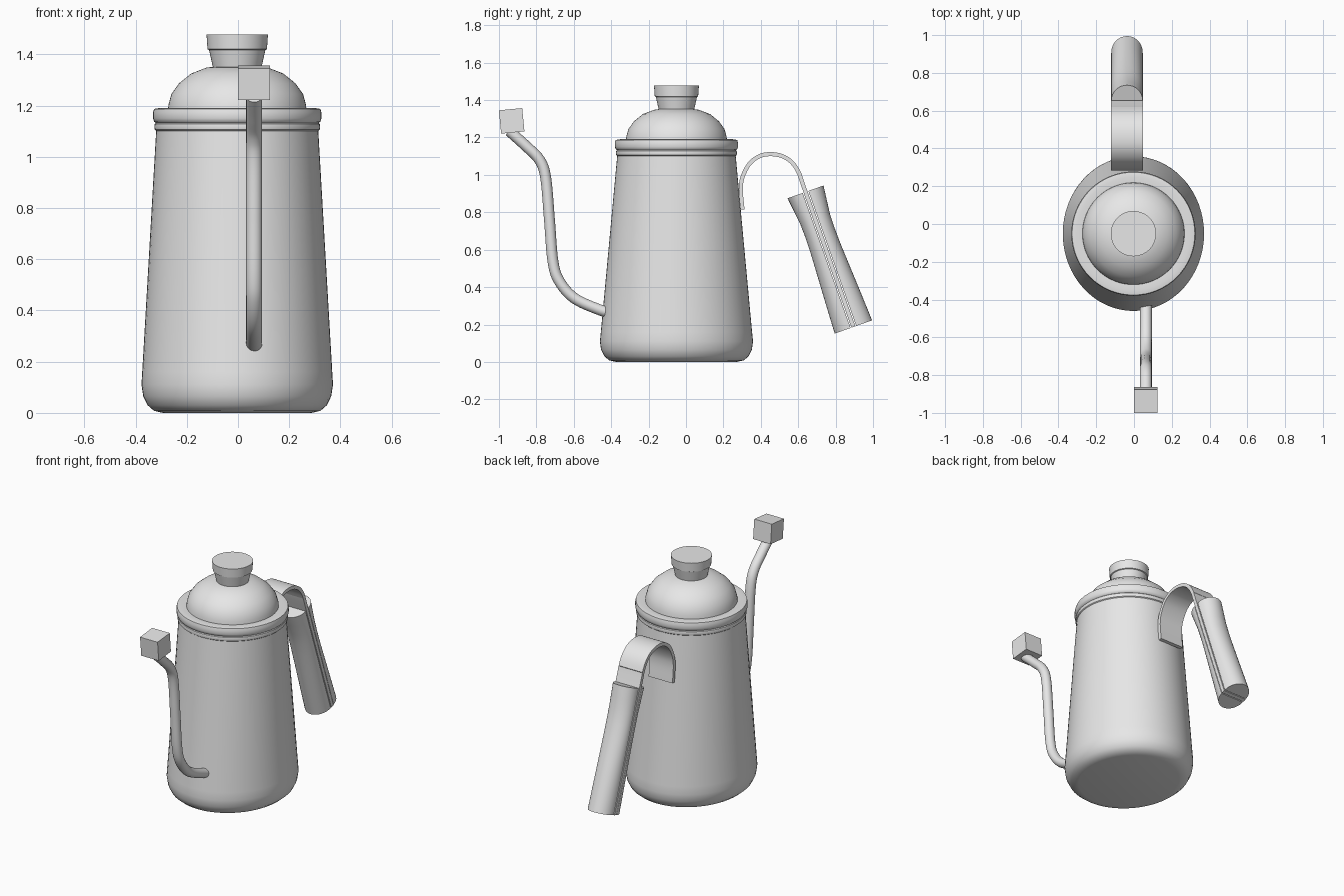
import bpy, bmesh, math
from mathutils import Vector

if "Cube" in bpy.data.objects:
    bpy.data.objects.remove(bpy.data.objects["Cube"], do_unlink=True)

GREY = (0.8, 0.8, 0.8, 1.0)
metal = bpy.data.materials.new("light grey")
metal.use_nodes = True
metal.diffuse_color = GREY
metal.node_tree.nodes["Principled BSDF"].inputs["Base Color"].default_value = GREY

AXIS = Vector((-0.003, -0.051, 0))  # centre line of the pot


def finish(name, bm, angle=35):
    bmesh.ops.recalc_face_normals(bm, faces=bm.faces)
    mesh = bpy.data.meshes.new(name)
    bm.to_mesh(mesh)
    bm.free()
    mesh.materials.append(metal)
    obj = bpy.data.objects.new(name, mesh)
    bpy.context.collection.objects.link(obj)
    bpy.ops.object.select_all(action='DESELECT')
    obj.select_set(True)
    bpy.context.view_layer.objects.active = obj
    bpy.ops.object.shade_smooth_by_angle(angle=math.radians(angle))
    return obj


def loft(bm, rings):
    """Join equal rings of points into a closed tube with end caps."""
    loops = [[bm.verts.new(p) for p in ring] for ring in rings]
    n = len(loops[0])
    for a, b in zip(loops, loops[1:]):
        for i in range(n):
            j = (i + 1) % n
            bm.faces.new((a[i], a[j], b[j], b[i]))
    bm.faces.new(loops[0][::-1])
    bm.faces.new(loops[-1])


def lathe(name, profile, stretch=lambda z: 1.0, segments=64, angle=35):
    bm = bmesh.new()
    turns = [math.tau * i / segments for i in range(segments)]
    loft(bm, [[AXIS + Vector((r * math.cos(t), r * stretch(z) * math.sin(t), z))
               for t in turns] for r, z in profile])
    return finish(name, bm, angle)


def smooth_path(points, x, steps=6):
    """Catmull-Rom path through (y, z) points at a fixed x."""
    p = [Vector((x, y, z)) for y, z in points]
    p = [2 * p[0] - p[1]] + p + [2 * p[-1] - p[-2]]
    path = []
    for a, b, c, d in zip(p, p[1:], p[2:], p[3:]):
        for k in range(steps):
            t = k / steps
            path.append(0.5 * (2 * b + (c - a) * t + (2 * a - 5 * b + 4 * c - d) * t ** 2
                               + (3 * b - a - 3 * c + d) * t ** 3))
    return path + [p[-2]]


def sweep(name, path, section):
    """Sweep an (x, normal) section along a path lying in a y-z plane."""
    bm = bmesh.new()
    rings = []
    for i, p in enumerate(path):
        t = (path[min(i + 1, len(path) - 1)] - path[max(i - 1, 0)]).normalized()
        normal = Vector((0, -t.z, t.y))
        rings.append([p + Vector((u, 0, 0)) + normal * v for u, v in section])
    loft(bm, rings)
    return finish(name, bm)


# Tapered body, deeper than wide towards its foot
lathe("body", [(0.29, 0), (0.325, 0.008), (0.35, 0.03), (0.367, 0.065),
               (0.374, 0.11), (0.371, 0.16), (0.316, 1.11)],
      stretch=lambda z: 1 + 0.105 * (1 - z / 1.11))

# Rim bands
lathe("lower_band", [(0.315, 1.1), (0.322, 1.106), (0.324, 1.117), (0.322, 1.128), (0.315, 1.134)])
lathe("lid_rim", [(0.31, 1.128), (0.324, 1.136), (0.329, 1.15), (0.329, 1.172),
                  (0.325, 1.187), (0.3, 1.191), (0.265, 1.186)], angle=50)

# Domed lid and knob
lathe("lid_dome", [(0.271, 1.18), (0.268, 1.205), (0.257, 1.245), (0.227, 1.287),
                   (0.18, 1.325), (0.12, 1.348), (0.06, 1.356)])
lathe("lid_knob", [(0.094, 1.345), (0.11, 1.417), (0.116, 1.42), (0.12, 1.477)], angle=20)

# Gooseneck spout with a block at its tip
SPOUT_X = 0.063
circle = [(0.031 * math.cos(math.tau * i / 20), 0.029 * math.sin(math.tau * i / 20)) for i in range(20)]
sweep("spout", smooth_path([(-0.39, 0.262), (-0.46, 0.278), (-0.596, 0.34), (-0.676, 0.43),
                            (-0.711, 0.535), (-0.73, 0.76), (-0.75, 0.985), (-0.783, 1.08),
                            (-0.853, 1.152), (-0.945, 1.235)], SPOUT_X), circle)
bpy.ops.mesh.primitive_cube_add(size=0.125, location=(SPOUT_X, -0.932, 1.289),
                                rotation=(math.radians(5.5), 0, 0))
block = bpy.context.object
block.name = "spout_tip_block"
block.data.materials.append(metal)

# Bent strap running from the body through the grip
HANDLE_X = -0.037
TOP = Vector((HANDLE_X, 0.639, 0.909))
END = Vector((HANDLE_X, 0.895, 0.187))
strap_points = [(0.302, 0.815), (0.293, 0.92), (0.303, 0.99), (0.34, 1.06), (0.393, 1.1),
                (0.452, 1.111), (0.515, 1.1), (0.568, 1.065), (0.606, 1.005),
                (TOP.y, TOP.z), (END.y, END.z)]
W, T = 0.085, 0.011
sweep("handle_strap", smooth_path(strap_points, HANDLE_X), [(-W, -T), (W, -T), (W, T), (-W, T)])

# Two grip shells with a waist, one on each side of the strap
grip_profile = [(0, 0.102), (0.1, 0.093), (0.2, 0.084), (0.3, 0.082), (0.42, 0.084),
                (0.6, 0.091), (0.8, 0.099), (1, 0.106)]
along = (END - TOP).normalized()
out = Vector((0, -along.z, along.y))
GAP, HALF = 0.016, 16
for name, side in (("grip_outer", 1), ("grip_inner", -1)):
    bm = bmesh.new()
    rings = []
    for t, depth in grip_profile:
        centre = TOP.lerp(END, t)
        rings.append([centre + Vector((0.083 * math.cos(math.pi * i / HALF), 0, 0))
                      + out * side * (GAP + (depth - GAP) * math.sin(math.pi * i / HALF))
                      for i in range(HALF + 1)])
    loft(bm, rings)
    finish(name, bm)
